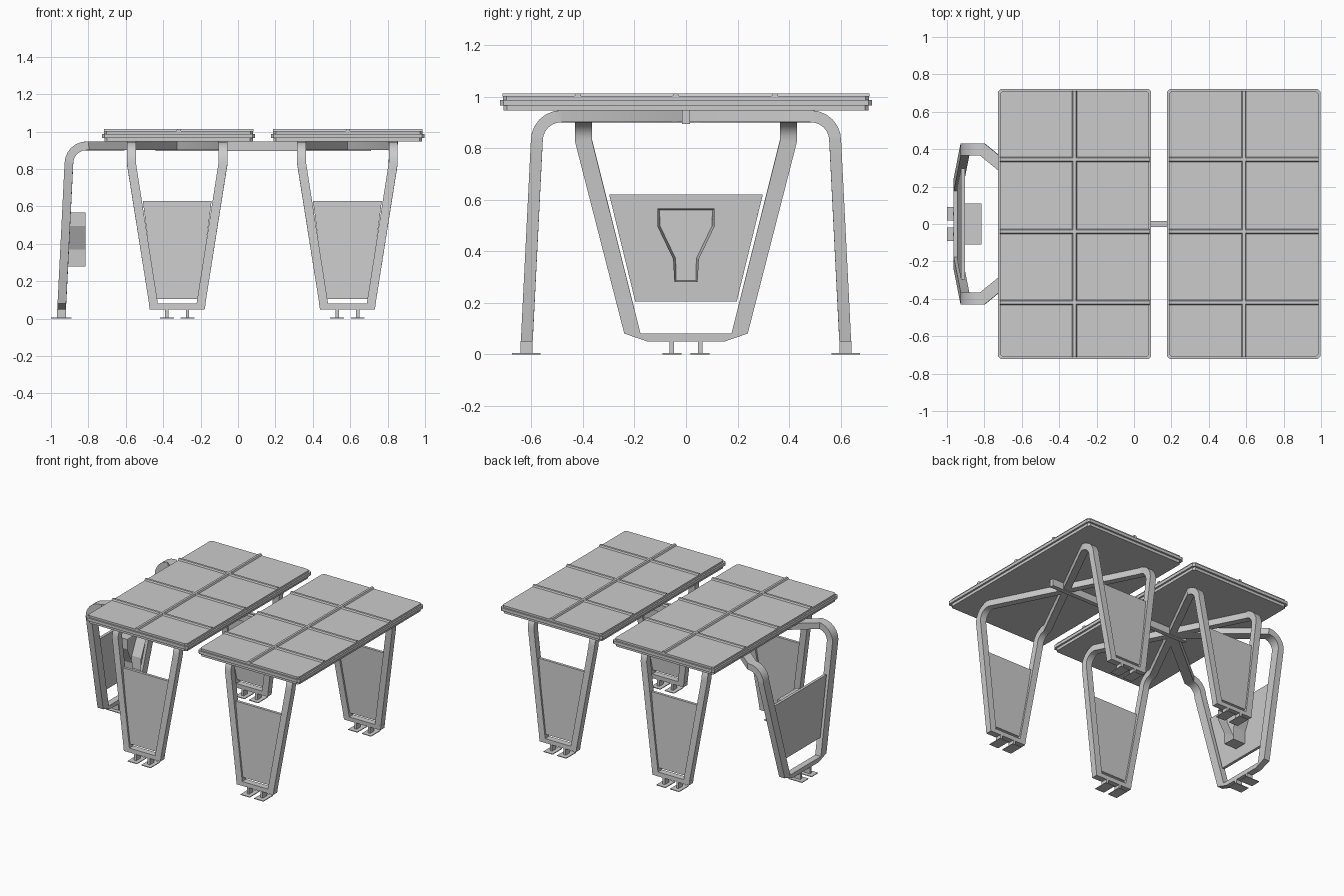
import bpy, bmesh
from math import sin, cos, pi
from mathutils import Vector as V

if "Cube" in bpy.data.objects:
    bpy.data.objects.remove(bpy.data.objects["Cube"])


def finish(bm, name, smooth=False):
    bmesh.ops.recalc_face_normals(bm, faces=bm.faces[:])
    me = bpy.data.meshes.new(name)
    bm.to_mesh(me)
    bm.free()
    ob = bpy.data.objects.new(name, me)
    bpy.context.collection.objects.link(ob)
    if smooth:
        bpy.ops.object.select_all(action='DESELECT')
        ob.select_set(True)
        bpy.context.view_layer.objects.active = ob
        bpy.ops.object.shade_smooth_by_angle(angle=0.5)
    return ob


def loft(bm, rings):
    """Skin a list of point rings and cap both ends; returns the last cap."""
    vs = [[bm.verts.new(p) for p in r] for r in rings]
    n = len(vs[0])
    for a, b in zip(vs, vs[1:]):
        for i in range(n):
            bm.faces.new((a[i], a[(i + 1) % n], b[(i + 1) % n], b[i]))
    bm.faces.new(vs[0][::-1])
    return bm.faces.new(vs[-1])


def box(bm, x0, x1, y0, y1, z0, z1, ch=0.0, place=V):
    """Box with optional chamfered vertical corners."""
    if ch:
        o = [(x0 + ch, y0), (x1 - ch, y0), (x1, y0 + ch), (x1, y1 - ch),
             (x1 - ch, y1), (x0 + ch, y1), (x0, y1 - ch), (x0, y0 + ch)]
    else:
        o = [(x0, y0), (x1, y0), (x1, y1), (x0, y1)]
    loft(bm, [[place((x, y, z)) for x, y in o] for z in (z0, z1)])


def sweep(bm, path, side, w, t, place):
    """Rectangular tube along a path with mitred corners."""
    rings = []
    for i, p in enumerate(path):
        a = (p - path[i - 1]).normalized() if i else None
        b = (path[i + 1] - p).normalized() if i < len(path) - 1 else a
        a = a or b
        tan = (a + b).normalized()
        s = (side - tan * side.dot(tan)).normalized()
        n = tan.cross(s)
        d = b - a
        ring = []
        for k, m in ((1, 1), (-1, 1), (-1, -1), (1, -1)):
            o = s * (k * w / 2) + n * (m * t / 2)
            if d.length > 1e-4:
                dn = d.normalized()
                o += dn * o.dot(dn) * (1 / max(0.5, tan.dot(a)) - 1)
            q = p + o
            if i == 0:
                q.z = p.z
            ring.append(place(q))
        rings.append(ring)
    loft(bm, rings)


def lean(z):
    return 0.618 - (z - 0.05) * 0.05


def leg_frame(label, hub, out, u_low, u_top, w, bar, panel):
    """Leg frame in local (sideways, outward, up) coordinates round a hub."""
    out = V(out)
    lat = V((-out.y, out.x, 0))

    def place(p):
        return V((hub, 0, 0)) + lat * p[0] + out * p[1] + V((0, 0, p[2]))

    # two bent legs running on to the hub
    bm = bmesh.new()
    for s in (-1, 1):
        path = [V((s * u_low, lean(0.08), 0.08)), V((s * u_top, lean(0.83), 0.83))]
        r = lean(0.83) - 0.485
        for k in range(1, 7):
            a = k / 6 * pi / 2
            path.append(V((s * u_top, 0.485 + r * cos(a), 0.83 + 0.094 * sin(a))))
        path.append(V((0, 0, 0.924)))
        sweep(bm, path, V((1, 0, 0)), w, 0.046, place)
    finish(bm, label + "_legs", True)

    # bottom crossbar
    bm = bmesh.new()
    prof = [(-bar[0], 0.081), (-bar[1], 0.05), (bar[1], 0.05), (bar[0], 0.081)]
    loft(bm, [[place((u, lean(z) + d, z)) for u, z in prof] for d in (-.023, .023)])
    finish(bm, label + "_crossbar")

    # tapered infill panel
    bm = bmesh.new()
    z0, z1, h0, h1 = panel
    prof = [(-h0, z0), (h0, z0), (h1, z1), (-h1, z1)]
    loft(bm, [[place((u, lean(z) + d, z)) for u, z in prof] for d in (-.01, .01)])
    finish(bm, label + "_panel")

    # feet: stems on thin plates
    bm = bmesh.new()
    for u in (-0.055, 0.055):
        box(bm, u - .009, u + .009, 0.595, 0.642, 0.004, 0.052, place=place)
        box(bm, u - .037, u + .037, 0.565, 0.675, 0, 0.005, place=place)
    finish(bm, label + "_feet")
    return place


HUBS = (-0.325, 0.585)
TOPS = ((-0.727, 0.092), (0.177, 0.997))

for i, hub in enumerate(HUBS):
    for side, d in (("front", -1), ("back", 1)):
        leg_frame(f"{side}_frame_{i + 1}", hub, (0, d, 0), 0.127, 0.245, 0.048,
                  (0.152, 0.147), (0.105, 0.63, 0.115, 0.184))
place = leg_frame("end_frame", HUBS[0], (-1, 0, 0), 0.208, 0.398, 0.065,
                  (0.24, 0.15), (0.205, 0.62, 0.197, 0.298))

# funnel-shaped open bin on the inside of the end panel
bm = bmesh.new()
half = [(0.045, 0.28), (0.05, 0.37), (0.11, 0.495), (0.11, 0.567)]
prof = half + [(-u, z) for u, z in half[::-1]]
front = loft(bm, [[place((u, v, z)) for u, z in prof] for v in (0.59, 0.49)])
bm.normal_update()
bmesh.ops.inset_region(bm, faces=[front], thickness=0.01)
bmesh.ops.translate(bm, verts=front.verts[:], vec=(-0.07, 0, 0))
# the inset walls become the inner sides of the bin
finish(bm, "bin")

# table tops: three stacked layers with raised ribs
for i, (x0, x1) in enumerate(TOPS):
    bm = bmesh.new()
    for z0, z1, g in ((0.946, 0.966, .013), (0.966, 0.988, 0), (0.988, 1.002, .011)):
        box(bm, x0 + g, x1 - g, -0.722 + g, 0.722 - g, z0, z1, 0.014)
    finish(bm, f"table_top_{i + 1}")
    bm = bmesh.new()
    xc = (x0 + x1) / 2

    def rib(c, lo, hi, along_x):
        prof = [(-.014, 1.0), (.014, 1.0), (.008, 1.013), (-.008, 1.013)]
        loft(bm, [[V((e, c + a, z)) if along_x else V((c + a, e, z))
                   for a, z in prof] for e in (lo, hi)])
    rib(xc, -0.712, 0.712, False)
    for y in (-0.42, -0.04, 0.345):
        rib(y, x0 + .01, x1 - .01, True)
    finish(bm, f"top_ribs_{i + 1}")

# hub blocks and the beam linking both tables
bm = bmesh.new()
box(bm, -0.44, 0.71, -0.016, 0.016, 0.895, 0.947)
finish(bm, "link_beam")
for i, hub in enumerate(HUBS):
    bm = bmesh.new()
    box(bm, hub - .03, hub + .03, -.03, .03, 0.902, 0.948)
    finish(bm, f"hub_{i + 1}")
